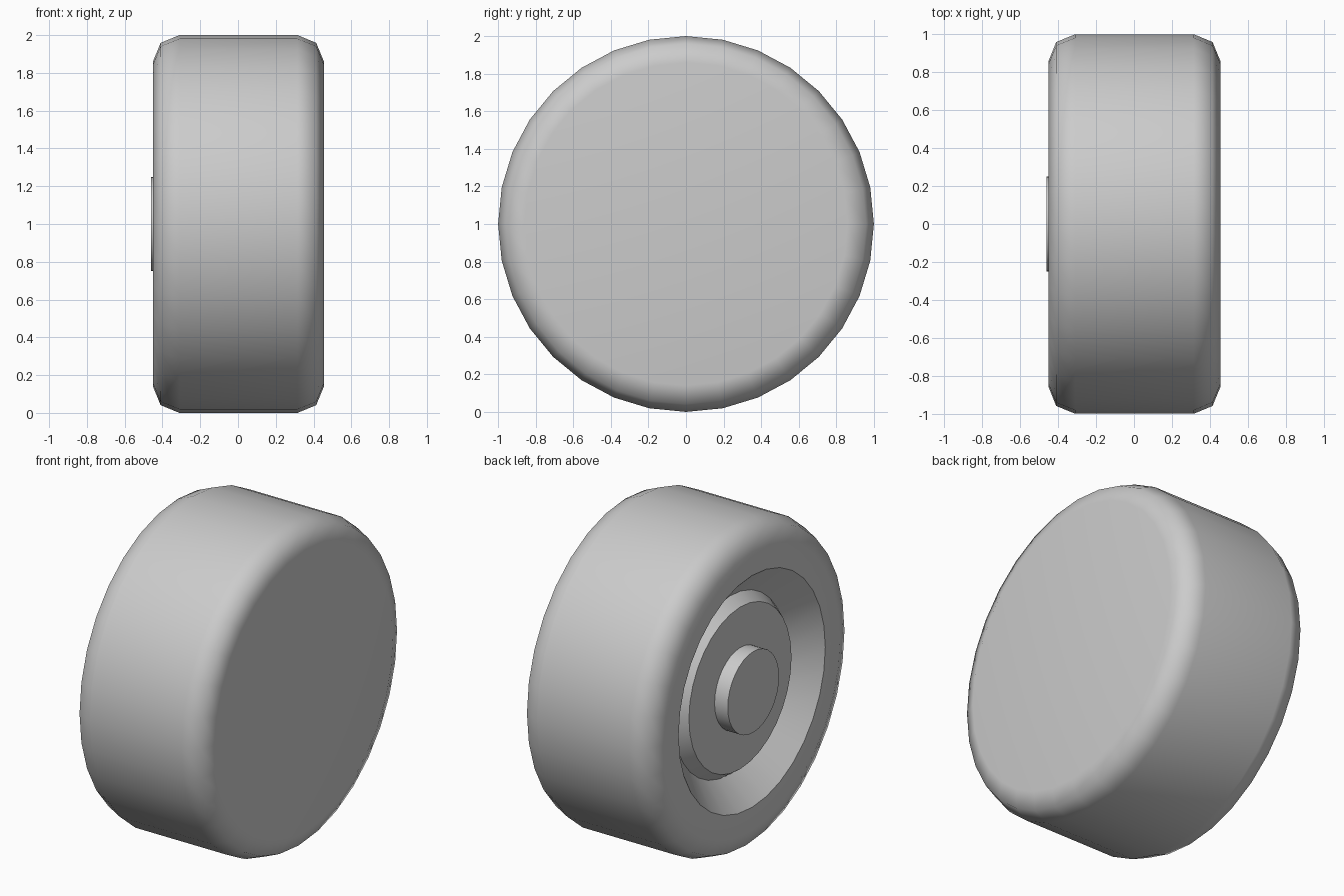
import bpy, bmesh, math
from mathutils import Vector, Matrix

cube = bpy.data.objects.get("Cube")
if cube:
    bpy.data.objects.remove(cube, do_unlink=True)

SIDES = 32
grey = bpy.data.materials.new("plain_grey")
grey.use_nodes = True
colour = (0.6, 0.6, 0.6, 1)
grey.diffuse_color = colour
grey.node_tree.nodes["Principled BSDF"].inputs["Base Color"].default_value = colour


def lathe(name, profile, smooth_angle):
    """Spin (x, radius) points around the axle; zero radius closes an end."""
    bm = bmesh.new()
    verts = [bm.verts.new((x, 0, r)) for x, r in profile]
    edges = [bm.edges.new(pair) for pair in zip(verts, verts[1:])]
    bmesh.ops.spin(bm, geom=verts + edges, cent=(0, 0, 0), axis=(1, 0, 0),
                   angle=math.tau, steps=SIDES, use_merge=True)
    bmesh.ops.remove_doubles(bm, verts=bm.verts, dist=1e-5)
    bmesh.ops.transform(bm, matrix=Matrix.Translation(Vector((0, 0, 1))), verts=bm.verts)
    bmesh.ops.recalc_face_normals(bm, faces=bm.faces)
    # Both ends of every profile look outwards along the axle
    flat = [f for f in bm.faces if f.normal.x < -0.99 or f.normal.x > 0.99]
    outer = min(flat, key=lambda f: f.calc_center_median().x)
    if outer.normal.x > 0:
        bmesh.ops.reverse_faces(bm, faces=bm.faces)
    mesh = bpy.data.meshes.new(name)
    bm.to_mesh(mesh)
    bm.free()
    mesh.materials.append(grey)
    obj = bpy.data.objects.new(name, mesh)
    bpy.context.collection.objects.link(obj)
    bpy.ops.object.select_all(action='DESELECT')
    obj.select_set(True)
    bpy.context.view_layer.objects.active = obj
    bpy.ops.object.shade_smooth_by_angle(angle=math.radians(smooth_angle))
    return obj


# Tyre: rounded tread, closed inner side, open ring on the hub side
tyre = lathe("tyre", [(-0.45, 0.715), (-0.45, 0.86), (-0.41, 0.959), (-0.31, 1),
                      (0.315, 1), (0.414, 0.959), (0.455, 0.86), (0.455, 0)], 50)
weighted = tyre.modifiers.new("flat_sides", 'WEIGHTED_NORMAL')
weighted.keep_sharp = True

# Hub: sloped groove, raised disc and round axle cap
lathe("hub", [(-0.45, 0.715), (-0.30, 0.55), (-0.37, 0.5), (-0.37, 0.25),
              (-0.46, 0.25), (-0.46, 0)], 30)
